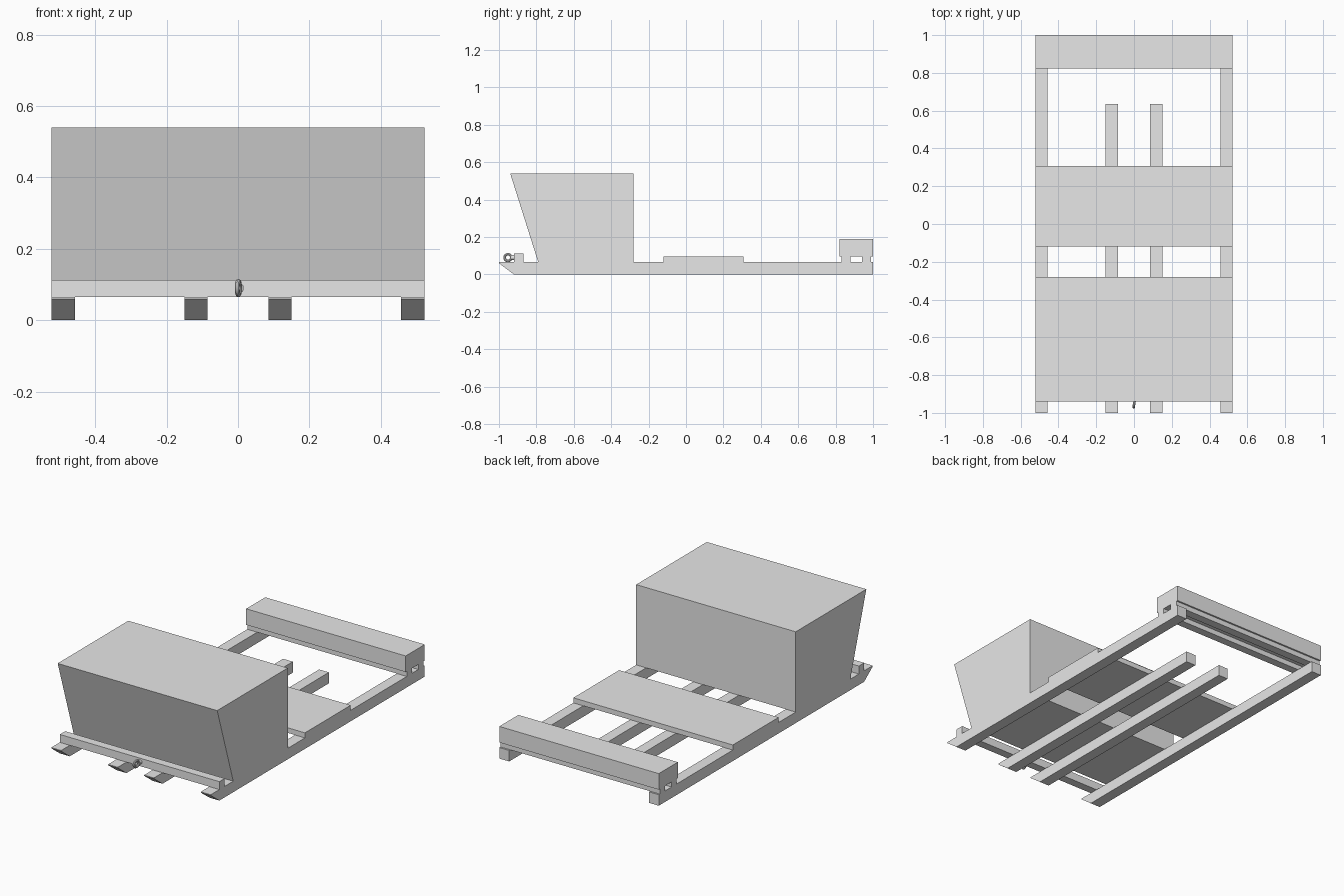
import bpy
import bmesh
import math

if "Cube" in bpy.data.objects:
    bpy.data.objects.remove(bpy.data.objects["Cube"], do_unlink=True)

HALF = 0.522      # half of the overall width
DECK = 0.065      # top of the runners

grey = bpy.data.materials.new("plain grey")
grey.use_nodes = True
COLOUR = (0.8, 0.8, 0.8, 1)
grey.diffuse_color = COLOUR
grey.node_tree.nodes["Principled BSDF"].inputs["Base Color"].default_value = COLOUR


def extrude_profile(name, profile, x0, x1):
    """Sweep a closed (y, z) profile from x0 to x1."""
    bm = bmesh.new()
    face = bm.faces.new([bm.verts.new((x0, y, z)) for y, z in profile])
    swept = bmesh.ops.extrude_face_region(bm, geom=[face])
    verts = [v for v in swept["geom"] if isinstance(v, bmesh.types.BMVert)]
    bmesh.ops.translate(bm, verts=verts, vec=(x1 - x0, 0, 0))
    bmesh.ops.recalc_face_normals(bm, faces=bm.faces)
    mesh = bpy.data.meshes.new(name)
    bm.to_mesh(mesh)
    bm.free()
    mesh.materials.append(grey)
    obj = bpy.data.objects.new(name, mesh)
    bpy.context.collection.objects.link(obj)
    return obj


def crossbar(name, y0, y1, z0, z1):
    """Box spanning the full width."""
    return extrude_profile(name, [(y0, z0), (y1, z0), (y1, z1), (y0, z1)], -HALF, HALF)


def finish_smooth(name):
    obj = bpy.context.object
    obj.name = name
    obj.data.materials.append(grey)
    bpy.ops.object.shade_smooth_by_angle()


# Runners with a raked nose, the inner pair shorter than the outer pair
for label, inner_x, outer_x, back in (("outer", 0.457, HALF, 1.0),
                                      ("inner", 0.086, 0.15, 0.635)):
    nose = [(-0.92, 0), (back, 0), (back, DECK), (-1, DECK), (-1, 0.06)]
    extrude_profile("left_" + label + "_runner", nose, inner_x, outer_x)
    extrude_profile("right_" + label + "_runner", nose, -outer_x, -inner_x)

# Storage box with an overhanging front
extrude_profile("storage_box",
                [(-0.79, DECK), (-0.28, DECK), (-0.28, 0.54), (-0.94, 0.54)], -HALF, HALF)

# Crosswise planks
crossbar("middle_platform", -0.12, 0.308, DECK, 0.095)
crossbar("front_bar", -0.92, -0.87, DECK, 0.112)
crossbar("rear_support_front", 0.832, 0.88, DECK, 0.095)
crossbar("rear_support_back", 0.94, 0.99, DECK, 0.095)
crossbar("rear_seat", 0.822, 1.0, 0.095, 0.19)

# Towing eye on the front bar
bpy.ops.mesh.primitive_torus_add(major_segments=24, minor_segments=10, major_radius=0.018,
                                 minor_radius=0.007, location=(0.001, -0.952, 0.09),
                                 rotation=(0, math.radians(90), math.radians(-10)))
finish_smooth("towing_eye")
bpy.ops.mesh.primitive_cylinder_add(vertices=16, radius=0.013, depth=0.022,
                                    location=(0.004, -0.924, 0.09),
                                    rotation=(math.radians(90), 0, 0))
finish_smooth("towing_eye_shank")
